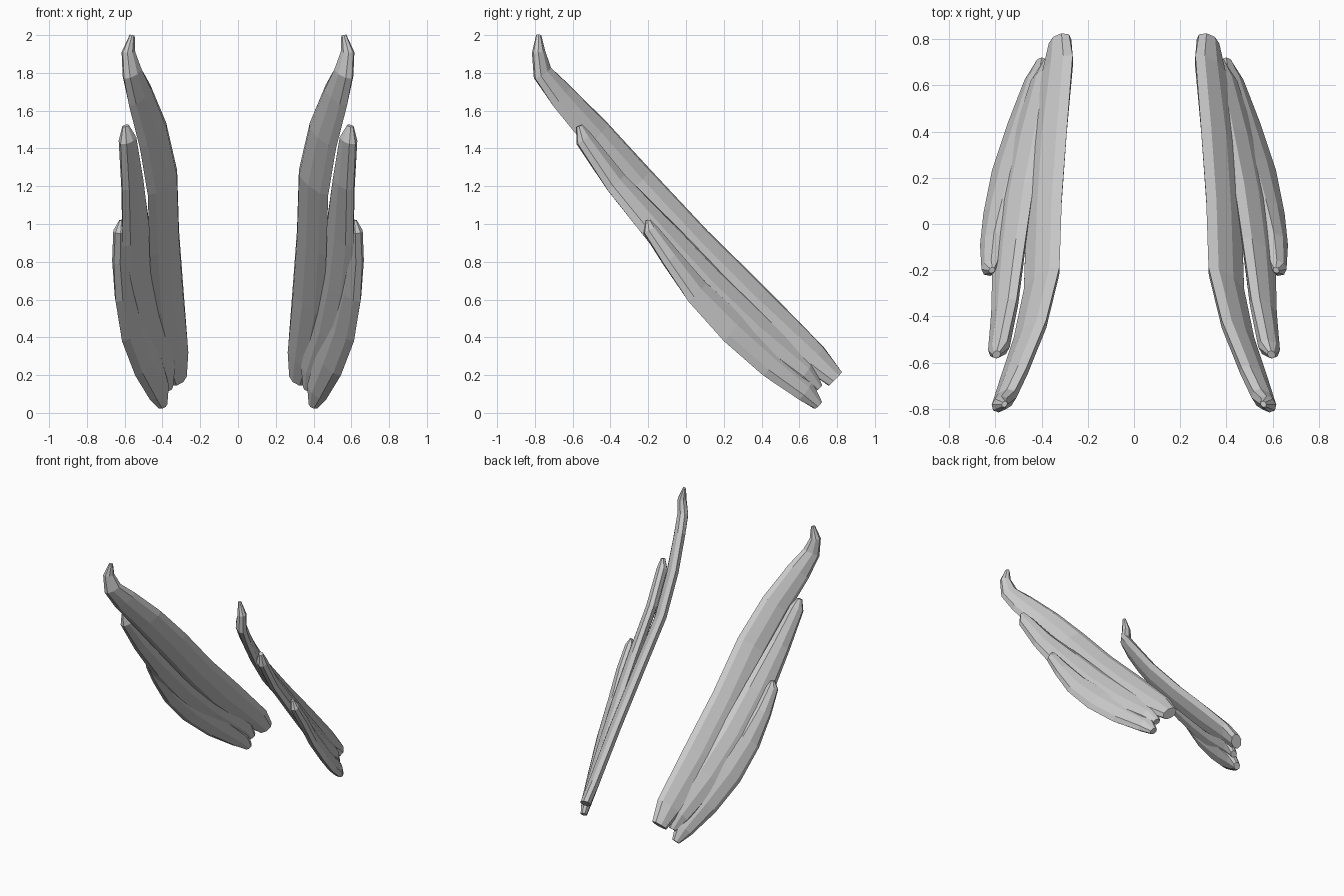
import bpy
import math
from mathutils import Vector

cube = bpy.data.objects.get("Cube")
if cube:
    bpy.data.objects.remove(cube, do_unlink=True)

grey = bpy.data.materials.new("light_grey")
grey.use_nodes = True
colour = (0.6, 0.6, 0.6, 1)
grey.diffuse_color = colour
grey.node_tree.nodes["Principled BSDF"].inputs["Base Color"].default_value = colour

# Each feather runs from root to tip: centre x, y, z and half width
FEATHERS = {
    "upper_feather": [
        (.32, .79, .18, .06), (.33, .68, .29, .1), (.37, .36, .59, .125),
        (.39, .05, .9, .12), (.4, -.25, 1.22, .12), (.45, -.47, 1.47, .11),
        (.52, -.66, 1.68, .09), (.56, -.76, 1.8, .065),
        (.58, -.78, 1.91, .04), (.56, -.78, 2, .015)],
    "middle_feather": [
        (.37, .7, .13, .03), (.39, .63, .22, .08), (.46, .37, .44, .12),
        (.51, .12, .68, .12), (.54, -.12, .94, .11), (.56, -.37, 1.22, .08),
        (.585, -.54, 1.45, .055), (.595, -.565, 1.52, .02)],
    "lower_feather": [
        (.4, .7, .04, .03), (.42, .63, .12, .075), (.48, .45, .27, .105),
        (.545, .25, .45, .11), (.59, .06, .64, .09), (.615, -.08, .82, .065),
        (.62, -.19, .97, .045), (.615, -.2, 1.02, .015)],
}
ACROSS = Vector((-.65, .54, .54))
THICKNESS = .04
SIDES = 8


def make_feather(name, stations, side):
    """Loft a flattened section along the feather's spine."""
    spine = [Vector(s[:3]) for s in stations]
    last = len(spine) - 1
    verts, faces = [], []
    for i, station in enumerate(stations):
        run = (spine[min(i + 1, last)] - spine[max(i - 1, 0)]).normalized()
        wide = (ACROSS - run * ACROSS.dot(run)).normalized()
        thin = run.cross(wide)
        depth = min(THICKNESS, station[3] * .8)
        for k in range(SIDES):
            a = math.tau * k / SIDES
            p = spine[i] + wide * station[3] * math.cos(a) + thin * depth * math.sin(a)
            verts.append((p.x * side, p.y, max(p.z, 0)))
    for i in range(last):
        for k in range(SIDES):
            n = (k + 1) % SIDES
            a, b = i * SIDES, (i + 1) * SIDES
            faces.append((a + k, a + n, b + n, b + k))
    faces.append(tuple(reversed(range(SIDES))))
    faces.append(tuple(range(last * SIDES, (last + 1) * SIDES)))
    if side < 0:
        faces = [f[::-1] for f in faces]
    mesh = bpy.data.meshes.new(name)
    mesh.from_pydata(verts, [], faces)
    mesh.materials.append(grey)
    obj = bpy.data.objects.new(name, mesh)
    bpy.context.collection.objects.link(obj)


# Left and right wings
for prefix, side in (("left", 1), ("right", -1)):
    for part, stations in FEATHERS.items():
        make_feather(f"{prefix}_{part}", stations, side)
